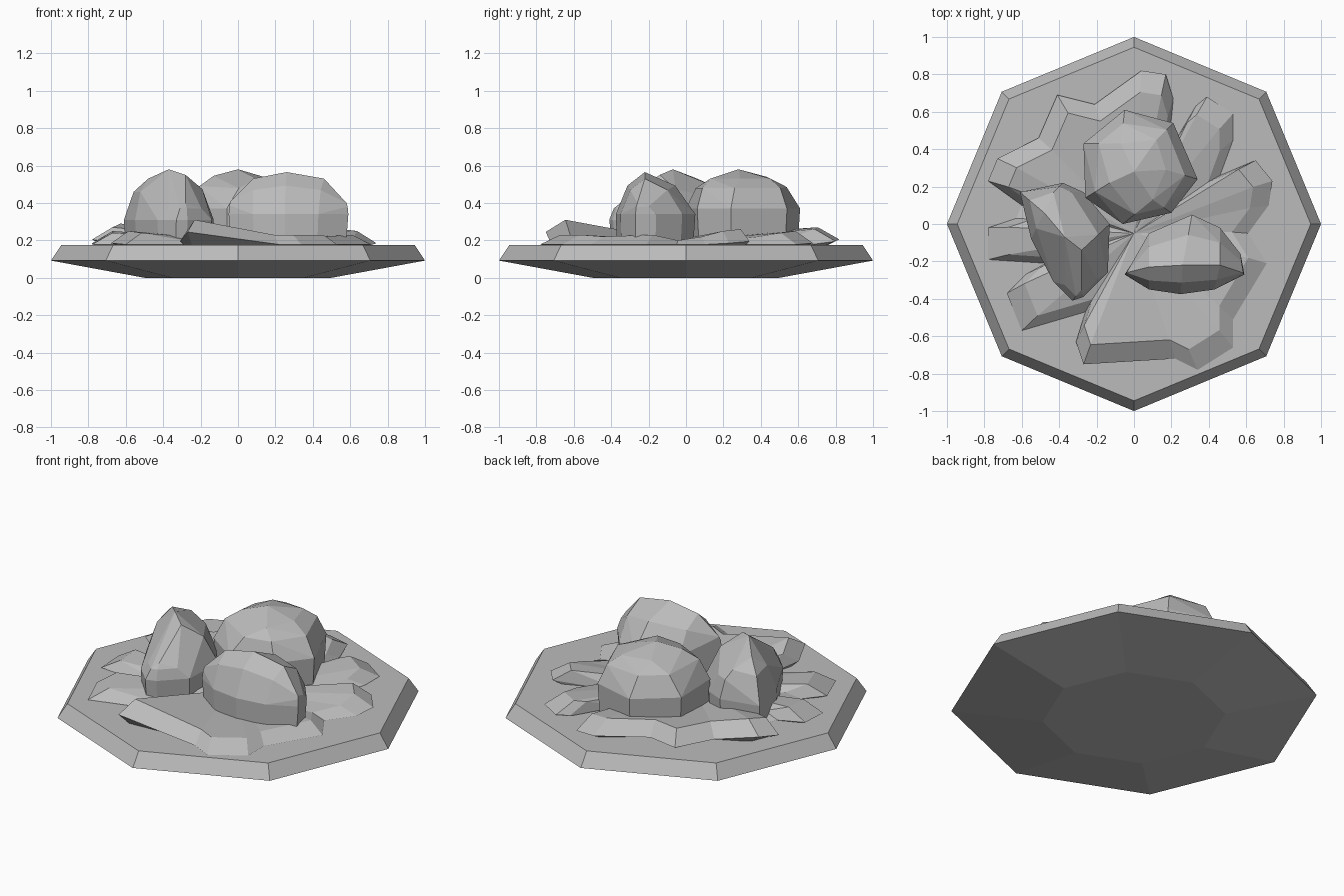
import bpy
import bmesh
import math
from mathutils import Vector

default_cube = bpy.data.objects.get("Cube")
if default_cube:
    bpy.data.objects.remove(default_cube, do_unlink=True)

# One stone colour for everything
stone = bpy.data.materials.new("stone_grey")
stone.use_nodes = True
GREY = (0.5, 0.5, 0.5, 1)
stone.diffuse_color = GREY
stone.node_tree.nodes["Principled BSDF"].inputs["Base Color"].default_value = GREY


def finish(name, bm):
    """Turn a bmesh into a flat shaded stone object."""
    bmesh.ops.recalc_face_normals(bm, faces=bm.faces[:])
    mesh = bpy.data.meshes.new(name)
    bm.to_mesh(mesh)
    bm.free()
    mesh.materials.append(stone)
    obj = bpy.data.objects.new(name, mesh)
    bpy.context.collection.objects.link(obj)
    return obj


def bridge(bm, lower, upper):
    """Join two vertex rings of equal length with quads."""
    count = len(lower)
    for i in range(count):
        j = (i + 1) % count
        bm.faces.new((lower[i], lower[j], upper[j], upper[i]))


def fan(bm, ring, centre):
    """Close a ring with triangles meeting at a centre point."""
    hub = bm.verts.new(centre)
    for i, vert in enumerate(ring):
        bm.faces.new((vert, ring[(i + 1) % len(ring)], hub))


def octagon(bm, radius, height):
    corners = [math.radians(45 * i) for i in range(8)]
    return [bm.verts.new((radius * math.cos(a), radius * math.sin(a), height))
            for a in corners]


# Octagonal base with a tapered underside and bevelled rim
bm = bmesh.new()
rings = [octagon(bm, r, z) for r, z in ((.5, 0), (1, .092), (.945, .174))]
bridge(bm, rings[0], rings[1])
bridge(bm, rings[1], rings[2])
bm.faces.new(rings[0])
bm.faces.new(rings[2])
finish("octagonal_base", bm)

# Jagged rubble bank: x, y of the rim and height of the crest behind it
rubble = [
    (.04, .82, .27), (.17, .8, .26), (.21, .67, .22), (.2, .56, .2),
    (.23, .46, .19), (.33, .63, .24), (.39, .68, .25), (.53, .59, .24),
    (.53, .45, .22), (.46, .26, .2), (.65, .34, .26), (.74, .23, .25),
    (.72, .1, .22), (.61, -.05, .2), (.71, -.21, .23), (.53, -.51, .22),
    (.53, -.66, .23), (.34, -.78, .23), (.22, -.72, .23), (-.27, -.75, .31),
    (-.31, -.63, .26), (-.26, -.47, .19), (-.6, -.57, .24), (-.68, -.37, .25),
    (-.58, -.27, .21), (-.47, -.21, .19), (-.78, -.19, .24), (-.78, -.02, .25),
    (-.63, .03, .21), (-.6, .1, .2), (-.78, .23, .27), (-.73, .35, .29),
    (-.51, .46, .26), (-.41, .69, .27), (-.21, .64, .26),
]
bm = bmesh.new()
foot, rim, crest = [], [], []
for x, y, z in rubble:
    foot.append(bm.verts.new((x * .9, y * .9, .165)))
    rim.append(bm.verts.new((x, y, max(.178, z - .065))))
    crest.append(bm.verts.new((x * .86, y * .86, z)))
bridge(bm, foot, rim)
bridge(bm, rim, crest)
fan(bm, crest, (0, -.05, .2))
fan(bm, foot, (0, -.05, .16))
finish("rubble_bank", bm)


def boulder(name, outline, belt, ridge):
    """Faceted hull: narrow foot, wide belt, rounded shoulder and a ridge."""
    bm = bmesh.new()
    tops = [Vector(p) for p in ridge]
    middle = sum(tops, Vector()) / len(tops)
    for x, y in outline:
        side = Vector((x, y, belt))
        low = side.lerp(middle, .04)
        low.z = .17
        # the shoulder leans towards the closest ridge point
        near = min(tops, key=lambda t: (t.xy - side.xy).length)
        shoulder = side.lerp(near, .4)
        shoulder.z = belt + (near.z - belt) * .68
        for point in (low, side, shoulder):
            bm.verts.new(point)
    for point in tops:
        bm.verts.new(point)
    hull = bmesh.ops.convex_hull(bm, input=bm.verts[:])
    loose = set(hull["geom_interior"]) | set(hull["geom_unused"])
    bmesh.ops.delete(bm, geom=[g for g in loose if isinstance(g, bmesh.types.BMVert)],
                     context='VERTS')
    bmesh.ops.dissolve_limit(bm, angle_limit=math.radians(7),
                             verts=bm.verts[:], edges=bm.edges[:])
    return finish(name, bm)


# Broad boulder at the back
boulder("back_boulder",
        [(-.27, .43), (-.05, .61), (.21, .54), (.34, .24),
         (.2, .06), (-.06, 0), (-.26, .14)], .37,
        [(0, .28, .58), (-.07, .43, .54), (.12, .45, .53),
         (.17, .29, .53), (.1, .13, .53), (-.13, .22, .545)])

# Tall narrow boulder on one side, steep on its outer face
boulder("side_boulder",
        [(-.61, .17), (-.38, .22), (-.27, .17), (-.13, 0),
         (-.14, -.26), (-.27, -.39), (-.33, -.41), (-.43, -.31), (-.55, -.08)], .31,
        [(-.43, .17, .48), (-.48, .06, .53), (-.37, -.07, .58),
         (-.28, -.14, .55), (-.28, -.35, .4)])

# Wide boulder at the front, with a steep front face
boulder("front_boulder",
        [(-.05, -.27), (.08, -.05), (.31, .05), (.46, -.02), (.57, -.16),
         (.59, -.27), (.43, -.35), (.25, -.375), (.08, -.35)], .34,
        [(-.04, -.26, .41), (.08, -.23, .53), (.26, -.22, .565),
         (.46, -.22, .53), (.58, -.26, .4)])
